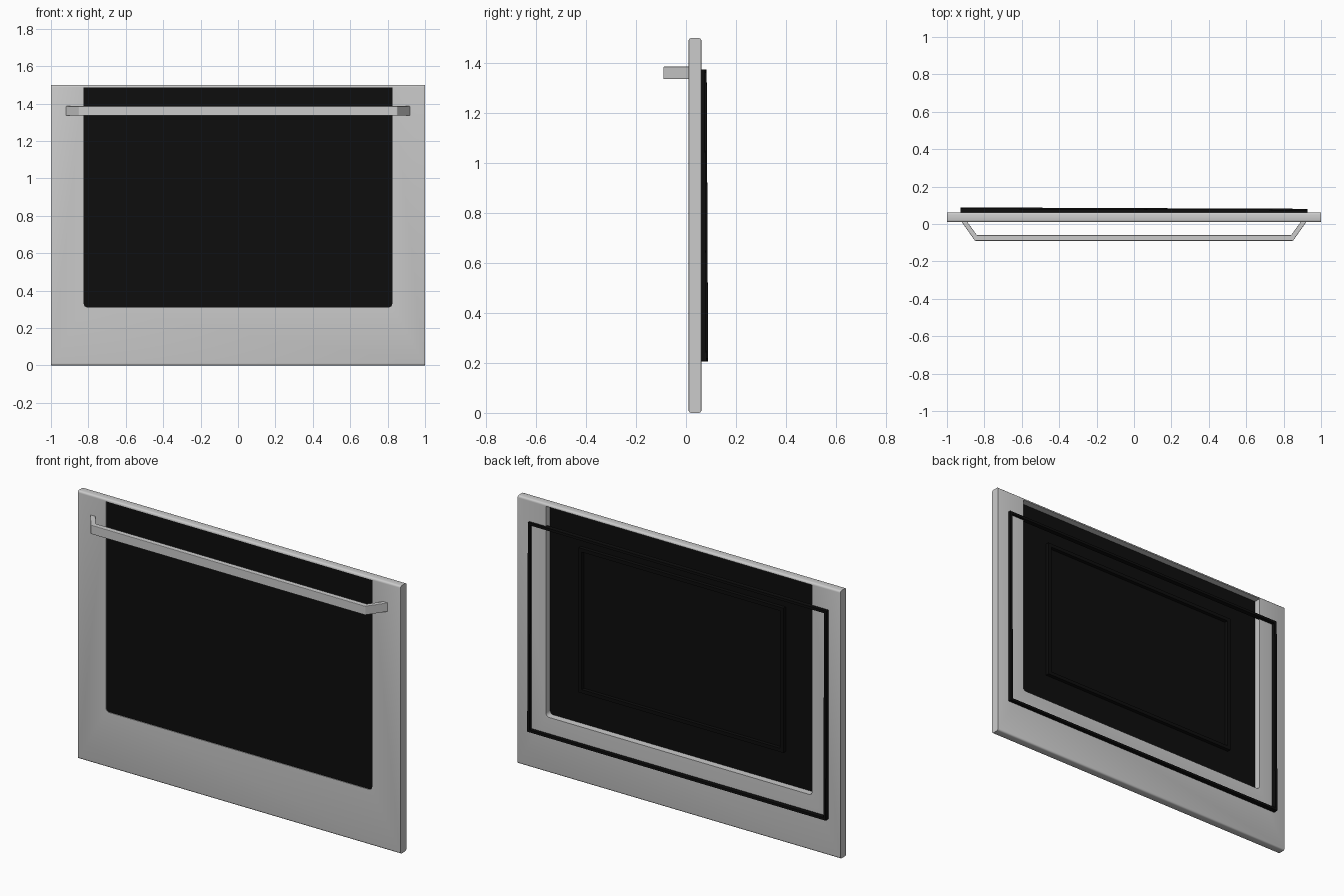
import bpy, bmesh

if "Cube" in bpy.data.objects:
    bpy.data.objects.remove(bpy.data.objects["Cube"])

black = bpy.data.materials.new("black_glass")
black.diffuse_color = (0.004, 0.004, 0.004, 1)
black.use_nodes = True
black.node_tree.nodes["Principled BSDF"].inputs["Base Color"].default_value = black.diffuse_color


def finish(name, bm, mat=None):
    bmesh.ops.recalc_face_normals(bm, faces=bm.faces)
    me = bpy.data.meshes.new(name)
    bm.to_mesh(me)
    bm.free()
    ob = bpy.data.objects.new(name, me)
    bpy.context.collection.objects.link(ob)
    if mat:
        me.materials.append(mat)
    return ob


def box(bm, x0, x1, y0, y1, z0, z1):
    vs = bmesh.ops.create_cube(bm, size=1)["verts"]
    for v in vs:
        v.co.x = x1 if v.co.x > 0 else x0
        v.co.y = y1 if v.co.y > 0 else y0
        v.co.z = z1 if v.co.z > 0 else z0


def ring(name, hx, z0, z1, t, y0, y1, tilt=(0, 0)):
    """Rectangular loop of square bar, with a mitred corner at each turn."""
    bm = bmesh.new()
    zm, hz = (z0 + z1) / 2, (z1 - z0) / 2
    loops = []
    for sx, sz in ((-1, -1), (1, -1), (1, 1), (-1, 1)):
        loops.append([bm.verts.new((sx * (hx - i), y, zm + sz * (hz - i)))
                      for i, y in ((0, y0), (0, y1), (t, y1), (t, y0))])
    for k in range(4):
        a, b = loops[k], loops[(k + 1) % 4]
        for j in range(4):
            n = (j + 1) % 4
            bm.faces.new((a[j], a[n], b[n], b[j]))
    for v in bm.verts:
        v.co.y += tilt[0] * v.co.x + tilt[1] * (v.co.z - zm)
    return finish(name, bm, black)


# door panel with softened edges
bm = bmesh.new()
box(bm, -1, 1, 0.01, 0.062, 0, 1.5)
bmesh.ops.bevel(bm, geom=[e for e in bm.edges if abs(e.verts[0].co.x - e.verts[1].co.x) > 1],
                offset=0.011, segments=3, profile=0.5, affect='EDGES')
bmesh.ops.bevel(bm, geom=[e for e in bm.edges if abs(e.verts[0].co.z - e.verts[1].co.z) > 1],
                offset=0.004, segments=1, affect='EDGES')
panel = finish("door_panel", bm)

# window opening with rounded lower corners
bm = bmesh.new()
box(bm, -0.825, 0.825, -0.1, 0.2, 0.31, 1.487)
bmesh.ops.bevel(bm, geom=[e for e in bm.edges if all(v.co.z < 0.5 for v in e.verts)
                          and abs(e.verts[0].co.y - e.verts[1].co.y) > 0.1],
                offset=0.02, segments=4, profile=0.5, affect='EDGES')
cutter = finish("window_cutter", bm)
cutter.hide_render = True
mod = panel.modifiers.new("window", 'BOOLEAN')
mod.object = cutter
mod.solver = 'EXACT'
bpy.context.view_layer.objects.active = panel
panel.select_set(True)
bpy.ops.object.modifier_apply(modifier=mod.name)
bpy.data.objects.remove(cutter)
bpy.ops.object.shade_smooth_by_angle(angle=0.6)

# glass pane set near the front of the opening
bm = bmesh.new()
box(bm, -0.826, 0.826, 0.014, 0.024, 0.309, 1.49)
finish("glass_pane", bm, black)

# inner window trim on the back of the glass
ring("inner_window_trim", 0.635, 0.49, 1.3, 0.02, 0.022, 0.045)

# slightly tilted door seal on the back
ring("door_seal", 0.927, 0.205, 1.375, 0.014, 0.055, 0.082, (-0.004, -0.005))

# handle: flat bar with angled arms
half = [(0.922, 0.012), (0.85, -0.09), (0.84, -0.06), (0.892, 0.012)]
outline = half[:2] + [(-x, y) for x, y in reversed(half[:2])]
inner = [(-x, y) for x, y in reversed(half[2:])] + half[2:]
outer_path = outline
inner_path = [half[3], half[2], (-half[2][0], half[2][1]), (-half[3][0], half[3][1])]
bm = bmesh.new()
sections = []
for o, i in zip(outer_path, inner_path):
    sections.append([bm.verts.new((p[0], p[1], z)) for p, z in
                     ((o, 1.336), (o, 1.386), (i, 1.386), (i, 1.336))])
for a, b in zip(sections, sections[1:]):
    for j in range(4):
        n = (j + 1) % 4
        bm.faces.new((a[j], a[n], b[n], b[j]))
bm.faces.new(sections[0])
bm.faces.new(sections[-1])
handle = finish("door_handle", bm)
bev = handle.modifiers.new("soft_edges", 'BEVEL')
bev.width = 0.003
bev.segments = 2
